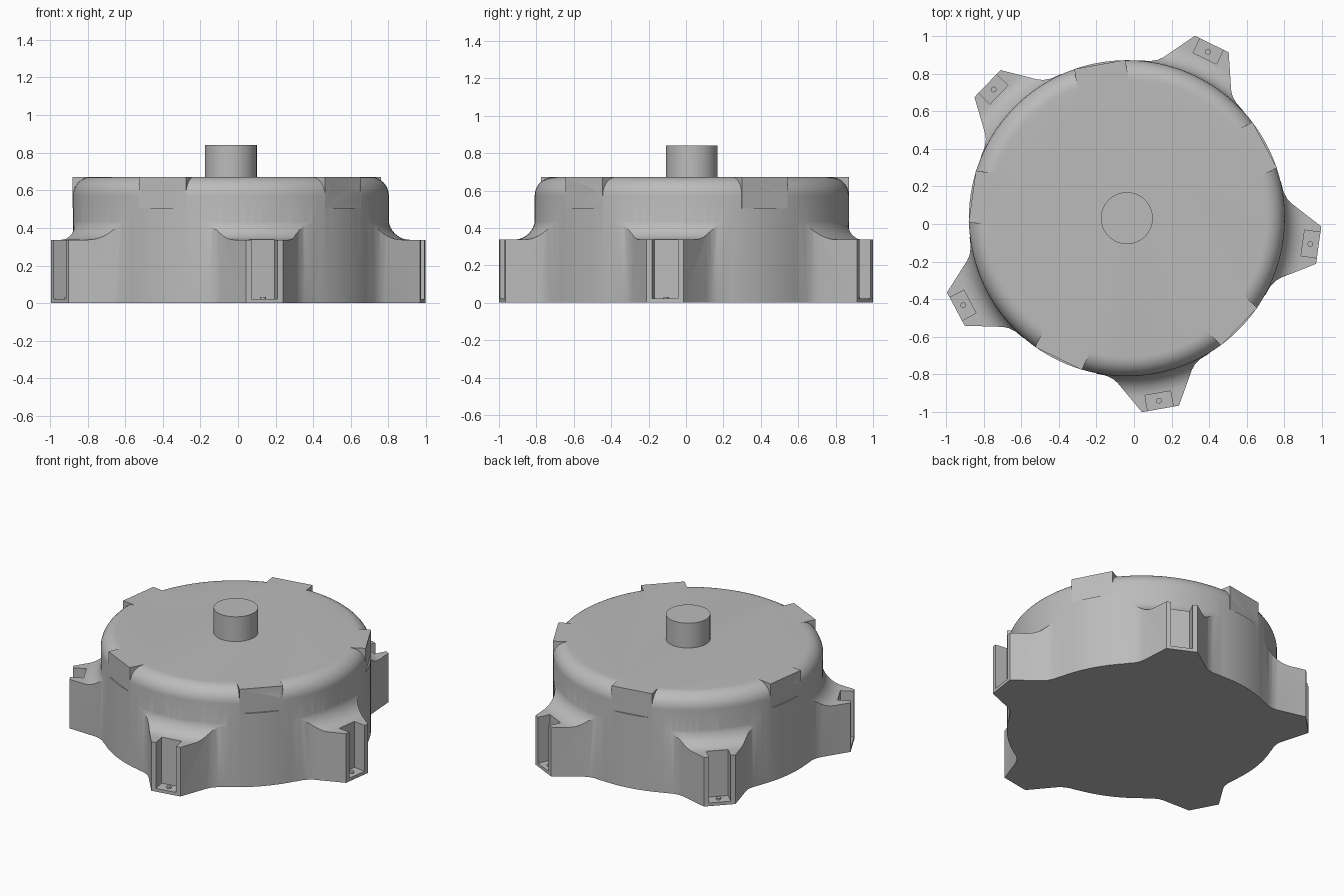
import bpy, bmesh, math
from mathutils import Matrix

if "Cube" in bpy.data.objects:
    bpy.data.objects.remove(bpy.data.objects["Cube"], do_unlink=True)

CENTRE = (-0.038, 0.031, 0)
R, TOP, LUG_TOP = 0.84, 0.672, 0.337
LUG_ANGLES = [math.radians(-8 + 72 * i) for i in range(5)]
TAB_ANGLES = [a + math.radians(36) for a in LUG_ANGLES]

grey = bpy.data.materials.new("plain grey")
grey.use_nodes = True
grey.diffuse_color = (0.5, 0.5, 0.5, 1)
grey.node_tree.nodes["Principled BSDF"].inputs["Base Color"].default_value = (0.5, 0.5, 0.5, 1)


def finish(name, bm):
    bmesh.ops.recalc_face_normals(bm, faces=bm.faces)
    mesh = bpy.data.meshes.new(name)
    bm.to_mesh(mesh)
    bm.free()
    mesh.materials.append(grey)
    ob = bpy.data.objects.new(name, mesh)
    ob.location = CENTRE
    bpy.context.collection.objects.link(ob)
    return ob


def lathe(name, profile, segs=128, offset=(0, 0)):
    """Closed solid turned round z; the profile runs from bottom to top."""
    bm = bmesh.new()
    rings = []
    for r, z in profile:
        rings.append([bm.verts.new((offset[0] + r * math.cos(math.tau * i / segs),
                                    offset[1] + r * math.sin(math.tau * i / segs), z))
                      for i in range(segs)])
    for a, b in zip(rings, rings[1:]):
        for i in range(segs):
            j = (i + 1) % segs
            bm.faces.new((a[i], a[j], b[j], b[i]))
    bm.faces.new(rings[0])
    bm.faces.new(rings[-1])
    return finish(name, bm)


def prisms(name, outline, z0, z1, angles):
    """One upright prism per angle; the outline is (outward, sideways)."""
    bm = bmesh.new()
    for a in angles:
        turn = Matrix.Rotation(a, 3, 'Z')
        low = [bm.verts.new((u, v, z0)) for u, v in outline]
        high = [bm.verts.new((u, v, z1)) for u, v in outline]
        bmesh.ops.rotate(bm, verts=low + high, cent=(0, 0, 0), matrix=turn)
        n = len(outline)
        bm.faces.new(low)
        bm.faces.new(high)
        for i in range(n):
            j = (i + 1) % n
            bm.faces.new((low[i], low[j], high[j], high[i]))
    return finish(name, bm)


def box(u0, u1, half):
    return [(u0, -half), (u1, -half), (u1, half), (u0, half)]


def arc(cx, cz, r, start, end, steps=10):
    angles = [math.radians(start + (end - start) * i / steps) for i in range(steps + 1)]
    return [(cx + r * math.cos(a), cz + r * math.sin(a)) for a in angles]


def combine(target, other, operation):
    mod = target.modifiers.new(operation, 'BOOLEAN')
    mod.operation, mod.solver, mod.object = operation, 'EXACT', other
    bpy.context.view_layer.objects.active = target
    bpy.ops.object.modifier_apply(modifier=mod.name)
    bpy.data.objects.remove(other, do_unlink=True)


# Round housing with a softened upper rim
housing = lathe("housing", [(R, 0)] + arc(R - 0.1, TOP - 0.1, 0.1, 0, 90))

# Square tabs breaking the rim, with a shallow flat cut behind each face
combine(housing, prisms("tab_flats", box(0.83, 1, 0.15), 0.505, 0.8, TAB_ANGLES), 'DIFFERENCE')
combine(housing, prisms("rim_tabs", box(0.68, 0.83, 0.138), 0.505, TOP, TAB_ANGLES), 'UNION')

# Mounting lugs: flared outline trimmed by a filleted turned shape
half = [(1.03, 0.1), (0.855, 0.2), (0.83, 0.22), (0.805, 0.255),
        (0.787, 0.3), (0.765, 0.335), (0.7, 0.36), (0.5, 0.25)]
outline = half + [(u, -v) for u, v in reversed(half)]
lugs = prisms("lugs", outline, -0.1, 0.6, LUG_ANGLES)
flare = [(1.2, 0), (1.2, LUG_TOP)] + arc(0.953, LUG_TOP + 0.115, 0.115, 270, 180)
combine(lugs, lathe("flare", flare), 'INTERSECT')
combine(lugs, prisms("slots", box(0.945, 1.2, 0.069), 0.022, 0.6, LUG_ANGLES), 'DIFFERENCE')
combine(housing, lugs, 'UNION')

# Output shaft
shaft = lathe("shaft", [(0.138, TOP - 0.02), (0.138, 0.842)], 64)
parts = [housing, shaft]

# Small pin on the floor of every slot
for i, a in enumerate(LUG_ANGLES):
    spot = (0.985 * math.cos(a), 0.985 * math.sin(a))
    parts.append(lathe(f"slot_pin_{i + 1}", [(0.015, 0.01), (0.015, 0.032)], 20, spot))

bpy.ops.object.select_all(action='DESELECT')
for ob in parts:
    ob.select_set(True)
bpy.context.view_layer.objects.active = housing
bpy.ops.object.shade_smooth_by_angle(angle=math.radians(28))
